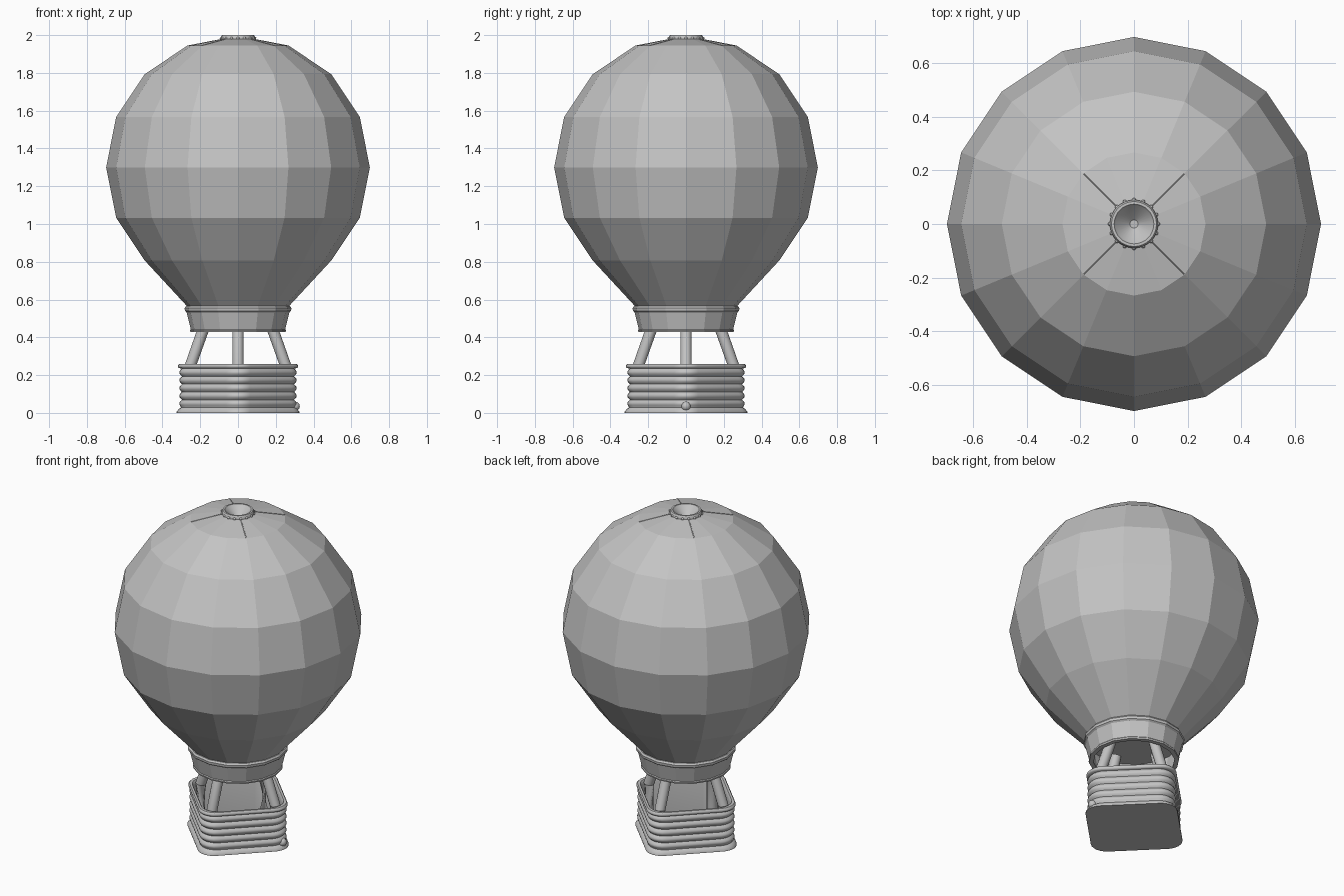
import bpy
import bmesh
from math import sin, cos, pi, sqrt
from mathutils import Vector

cube = bpy.data.objects.get("Cube")
if cube:
    bpy.data.objects.remove(cube)

grey = bpy.data.materials.new("plain grey")
grey.use_nodes = True
COLOUR = (0.55, 0.55, 0.55, 1)
grey.diffuse_color = COLOUR
grey.node_tree.nodes["Principled BSDF"].inputs["Base Color"].default_value = COLOUR


def finish(name, bm, smooth=None):
    bmesh.ops.recalc_face_normals(bm, faces=bm.faces)
    mesh = bpy.data.meshes.new(name)
    bm.to_mesh(mesh)
    bm.free()
    mesh.materials.append(grey)
    ob = bpy.data.objects.new(name, mesh)
    bpy.context.scene.collection.objects.link(ob)
    if smooth:
        bpy.ops.object.select_all(action='DESELECT')
        ob.select_set(True)
        bpy.context.view_layer.objects.active = ob
        bpy.ops.object.shade_smooth_by_angle(angle=smooth)
    return ob


def loft(name, rings, smooth=None, cap_start=False, cap_end=False, loop=False):
    """Skin a list of equally sized point rings."""
    bm = bmesh.new()
    rows = [[bm.verts.new(p) for p in ring] for ring in rings]
    n = len(rows[0])
    pairs = list(zip(rows, rows[1:]))
    if loop:
        pairs.append((rows[-1], rows[0]))
    for a, b in pairs:
        for i in range(n):
            j = (i + 1) % n
            bm.faces.new((a[i], a[j], b[j], b[i]))
    if cap_start:
        bm.faces.new(rows[0])
    if cap_end:
        bm.faces.new(rows[-1])
    return finish(name, bm, smooth)


def circle(r, z, n=16):
    return [(r * cos(2 * pi * i / n), r * sin(2 * pi * i / n), z) for i in range(n)]


def diamond(tip, z, corner=0.09, steps=6):
    """Rounded square whose corners point along the axes, reaching out to tip."""
    centre = tip - corner
    pts = []
    for q in range(4):
        for s in range(steps + 1):
            a = q * pi / 2 + (s / steps - 0.5) * pi / 2
            pts.append((centre * cos(q * pi / 2) + corner * cos(a),
                        centre * sin(q * pi / 2) + corner * sin(a), z))
    return pts


def tube(name, points, r, n=12):
    rings = []
    for k, p in enumerate(points):
        d = (points[min(k + 1, len(points) - 1)] - points[max(k - 1, 0)]).normalized()
        q = d.to_track_quat('Z', 'Y')
        rings.append([p + q @ Vector(c) for c in circle(r, 0, n)])
    return loft(name, rings, pi / 5, True, True)


# Faceted envelope, closed at the neck and open at the crown
R, MID = 0.698, 1.3
profile = [(0.255, 0.55), (0.27, 0.565)]
profile += [(R * cos(k * pi / 8), MID + R * sin(k * pi / 8)) for k in range(-2, 4)]
profile += [(0.07, 1.983)]
loft("envelope", [circle(r, z) for r, z in profile], cap_start=True)

# Crown vent: raised collar with a funnel inside
vent = [(0.09, 1.965), (0.09, 1.99), (0.084, 2.0), (0.074, 2.0),
        (0.068, 1.992), (0.015, 1.945)]
loft("crown_vent", [circle(r, z, 32) for r, z in vent], pi / 5, cap_end=True)

# Small lugs around the collar
bm = bmesh.new()
for x, y, z in circle(0.089, 1.983):
    made = bmesh.ops.create_icosphere(bm, subdivisions=1, radius=0.009)
    bmesh.ops.translate(bm, verts=made["verts"], vec=(x, y, z))
finish("crown_lugs", bm, pi / 3)

# Fine cords on the crown diagonals
for k in range(4):
    d = Vector((cos(pi / 4 + k * pi / 2), sin(pi / 4 + k * pi / 2), 0))
    tube("crown_cord", [d * 0.09 + Vector((0, 0, 1.979)),
                        d * 0.266 + Vector((0, 0, 1.945))], 0.0025, 6)

# Hollow tapered skirt with a lip at top and bottom
skirt = [(0.262, 0.565), (0.276, 0.565), (0.283, 0.555), (0.281, 0.54),
         (0.272, 0.532), (0.25, 0.442), (0.254, 0.437), (0.252, 0.428),
         (0.226, 0.428), (0.245, 0.53)]
loft("skirt", [circle(r, z) for r, z in skirt], loop=True)

# Struts from the basket corners up into the skirt
for k in range(4):
    d = Vector((cos(k * pi / 2), sin(k * pi / 2), 0))
    tube("strut", [d * r + Vector((0, 0, z)) for r, z in
                   ((0.252, 0.03), (0.252, 0.25), (0.188, 0.43), (0.155, 0.53))], 0.03)

# Basket wall: foot flange, stacked rope coils, rolled rim, inner wall and floor
wall = [(0.325, 0), (0.325, 0.007), (0.312, 0.022), (0.302, 0.028)]
COILS, LOW, HIGH = 5, 0.028, 0.235
step = (HIGH - LOW) / COILS
for c in range(COILS):
    for s in range(1, 7):
        wall.append((0.297 + 0.014 * sin(pi * s / 6), LOW + step * (c + s / 6)))
wall += [(0.312, 0.237), (0.318, 0.243), (0.318, 0.252), (0.31, 0.26),
         (0.292, 0.26), (0.284, 0.25), (0.28, 0.235), (0.28, 0.03)]
loft("basket", [diamond(t, z) for t, z in wall], pi / 4, True, True)

# Round knob at the foot of one corner
bm = bmesh.new()
bmesh.ops.create_uvsphere(bm, u_segments=12, v_segments=8, radius=0.025)
bmesh.ops.translate(bm, verts=bm.verts, vec=(0.302, 0, 0.035))
finish("basket_knob", bm, pi / 4)
